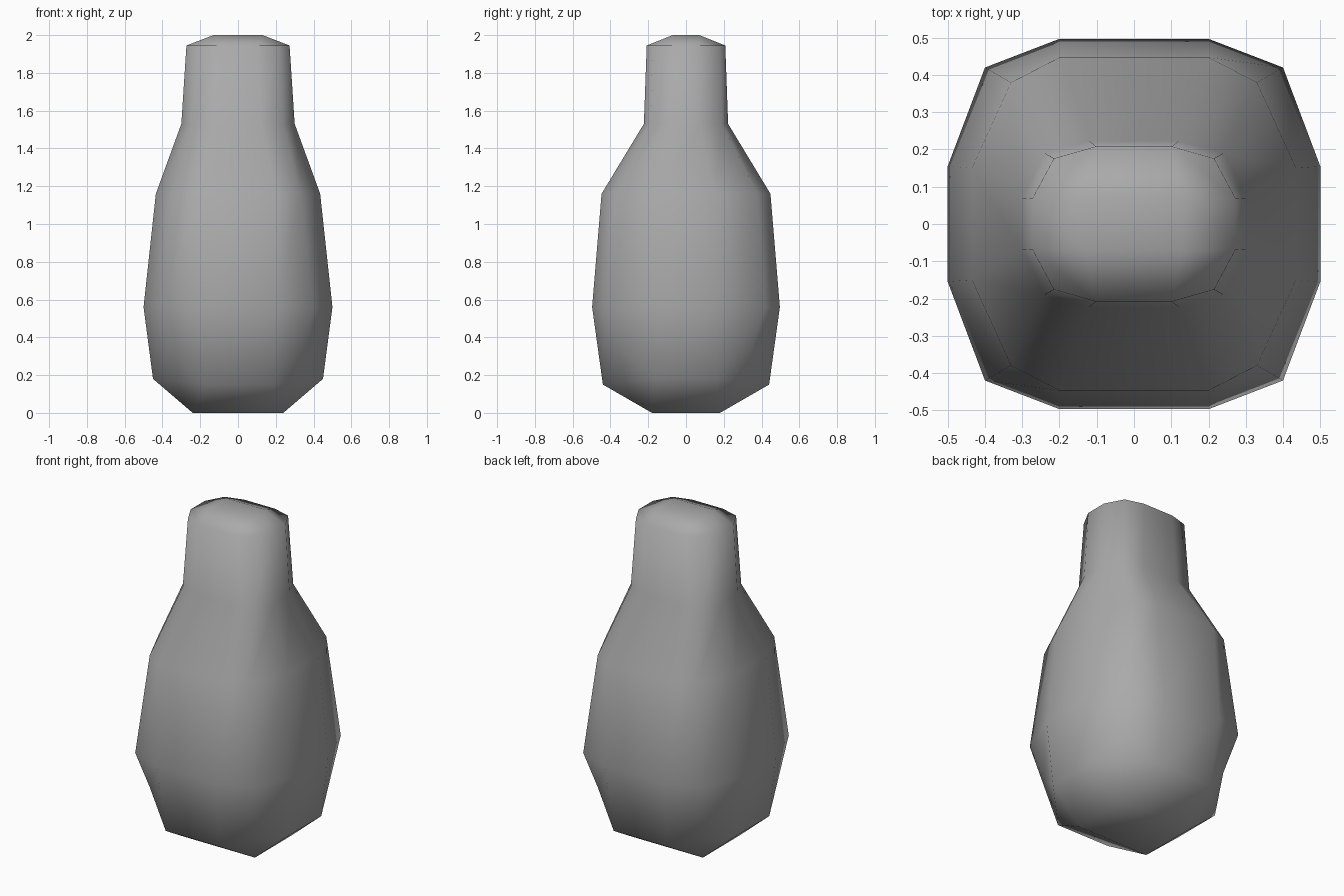
import bpy
import bmesh

cube = bpy.data.objects.get("Cube")
if cube:
    bpy.data.objects.remove(cube, do_unlink=True)

# Single material
grey = bpy.data.materials.new("plain_grey")
grey.use_nodes = True
grey.diffuse_color = (0.4, 0.4, 0.4, 1)
grey.node_tree.nodes["Principled BSDF"].inputs["Base Color"].default_value = (0.4, 0.4, 0.4, 1)


def ring(bm, side, corner, front):
    """Twelve-sided ring from one quarter: side, corner and front (x, y, z)."""
    quarter = [side, corner, front]
    points = []
    for sx, sy, order in ((1, 1, 1), (-1, 1, -1), (-1, -1, 1), (1, -1, -1)):
        points += [(sx * x, sy * y, z) for x, y, z in quarter[::order]]
    return [bm.verts.new(p) for p in points]


def cap(bm, loop, x, y, z):
    """Three by three grid of faces closing a ring around a central quad."""
    inner = [bm.verts.new((sx * x, sy * y, z))
             for sx, sy in ((1, 1), (-1, 1), (-1, -1), (1, -1))]
    bm.faces.new(inner)
    for i in range(4):
        a = 3 * i
        bm.faces.new((loop[a], loop[a + 1], loop[a + 2], inner[i]))
        bm.faces.new((loop[a + 2], loop[(a + 3) % 12], inner[(i + 1) % 4], inner[i]))


# Rings from the base up to the neck rim
bm = bmesh.new()
rings = [ring(bm, *r) for r in (
    ((0.45, 0.16, 0.18), (0.355, 0.345, 0.335), (0.18, 0.44, 0.15)),
    ((0.5, 0.155, 0.56), (0.4, 0.42, 0.56), (0.2, 0.497, 0.56)),
    ((0.435, 0.15, 1.16), (0.33, 0.38, 1.16), (0.2, 0.447, 1.16)),
    ((0.3, 0.07, 1.53), (0.24, 0.19, 1.53), (0.12, 0.223, 1.53)),
    ((0.273, 0.068, 1.945), (0.215, 0.176, 1.945), (0.103, 0.208, 1.945)),
)]
for low, high in zip(rings, rings[1:]):
    for i in range(12):
        j = (i + 1) % 12
        bm.faces.new((low[i], low[j], high[j], high[i]))
cap(bm, rings[0], 0.24, 0.18, 0)
cap(bm, rings[-1], 0.13, 0.07, 2)
bmesh.ops.recalc_face_normals(bm, faces=bm.faces)
for face in bm.faces:
    face.smooth = True

# Body object
mesh = bpy.data.meshes.new("bottle_body")
bm.to_mesh(mesh)
bm.free()
mesh.materials.append(grey)
body = bpy.data.objects.new("bottle_body", mesh)
bpy.context.collection.objects.link(body)
